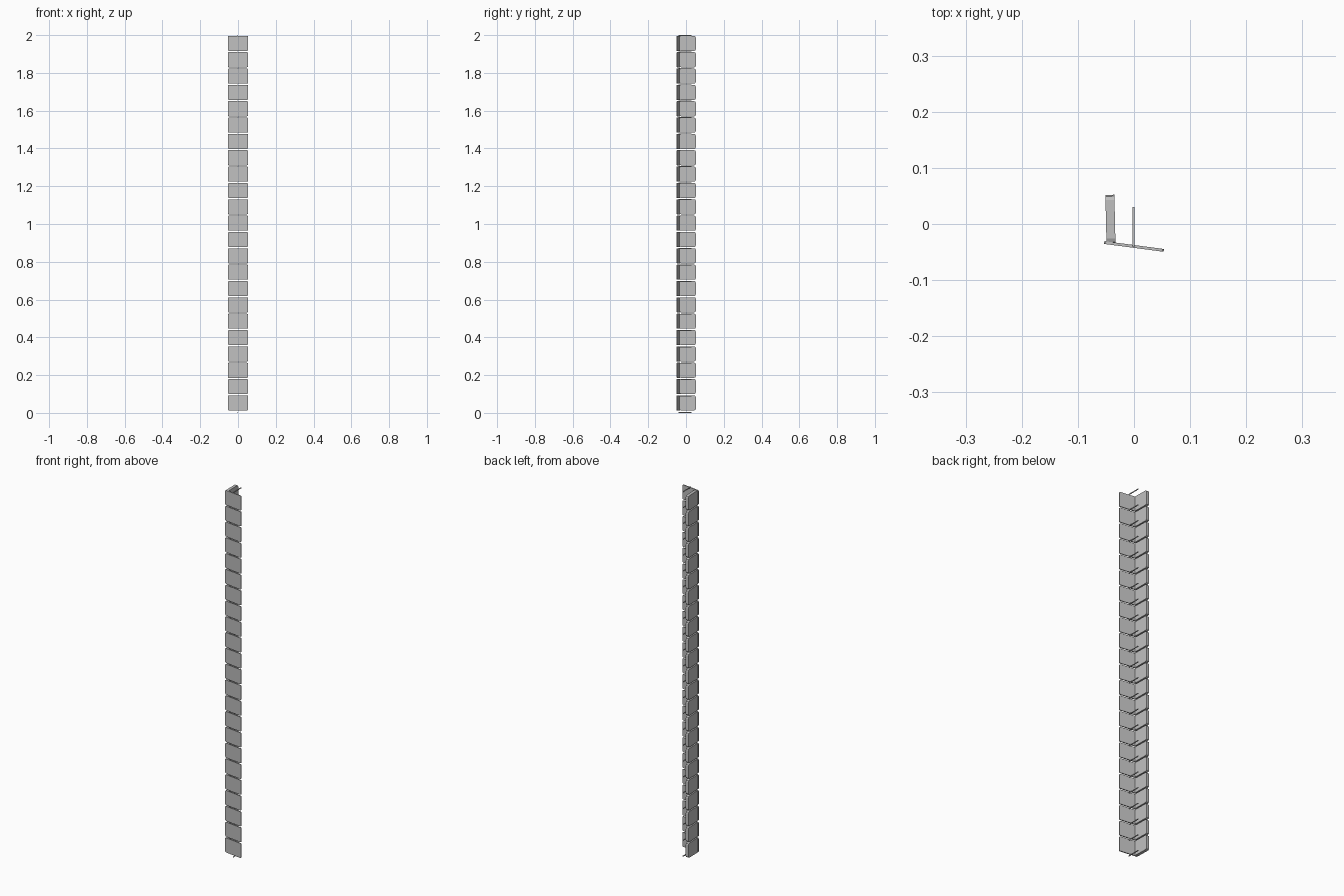
import bpy, bmesh, math
from mathutils import Matrix, Vector

cube = bpy.data.objects.get("Cube")
if cube:
    bpy.data.objects.remove(cube, do_unlink=True)

ROWS = 23
PITCH = 0.0865
TILE_HEIGHT = 0.08
FIRST_TILE = 0.053

grey = bpy.data.materials.new("plain grey")
grey.use_nodes = True
color = (0.52, 0.52, 0.52, 1)
grey.diffuse_color = color
grey.node_tree.nodes["Principled BSDF"].inputs["Base Color"].default_value = color


def plate(name, start, end, thickness, height, z, corner=0.0):
    """Upright plate from start to end on the ground plan, with cut corners."""
    a, b = Vector(start), Vector(end)
    run = b - a
    bm = bmesh.new()
    bmesh.ops.create_cube(bm, size=1)
    bmesh.ops.scale(bm, vec=(run.length, thickness, height), verts=bm.verts)
    if corner:
        # round the four corners of the broad face
        edges = [e for e in bm.edges
                 if abs((e.verts[0].co - e.verts[1].co).y) > thickness * 0.9]
        bmesh.ops.bevel(bm, geom=edges, offset=corner, segments=2,
                        profile=0.5, affect='EDGES')
    mid = (a + b) / 2
    turn = Matrix.Rotation(math.atan2(run.y, run.x), 4, 'Z')
    bm.transform(Matrix.Translation((mid.x, mid.y, z)) @ turn)
    mesh = bpy.data.meshes.new(name)
    bm.to_mesh(mesh)
    bm.free()
    mesh.materials.append(grey)
    obj = bpy.data.objects.new(name, mesh)
    bpy.context.collection.objects.link(obj)
    return obj


# stacked front tiles and the side tiles behind their edge
for i in range(ROWS):
    z = FIRST_TILE + i * PITCH
    plate("front_tile", (-0.053, -0.033), (0.053, -0.047), 0.005,
          TILE_HEIGHT, z, 0.006)
    plate("side_tile", (-0.041, -0.035), (-0.043, 0.052), 0.016,
          TILE_HEIGHT, z, 0.009)

# thin pins in the gaps, pointing backwards
PIN = 0.004
for i in range(ROWS + 1):
    z = PIN / 2 + i * (2 - PIN) / ROWS
    plate("gap_pin", (-0.001, -0.041), (-0.001, 0.03), PIN, PIN, z)
